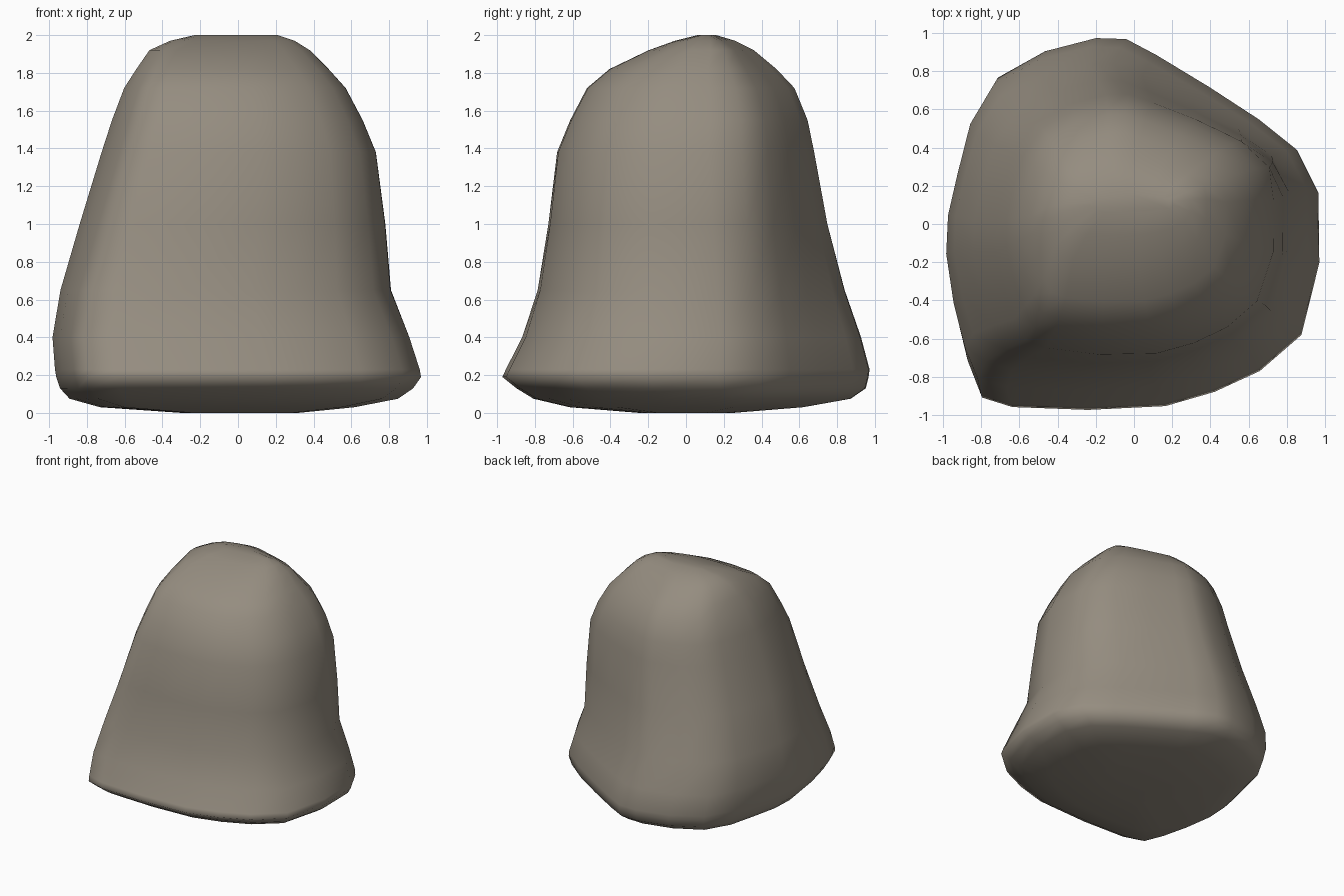
import bpy, bmesh, math
from mathutils import Vector

# Stone colour
stone = bpy.data.materials.new("warm grey stone")
stone.diffuse_color = (0.30, 0.265, 0.215, 1)

# Footprint of the boulder seen from above, counter-clockwise
outline = [(0.97, 0.17), (0.86, 0.39), (0.66, 0.55), (0.40, 0.72), (0.12, 0.89),
           (-0.04, 0.975), (-0.20, 0.98), (-0.47, 0.91), (-0.72, 0.77), (-0.85, 0.54),
           (-0.92, 0.25), (-0.97, 0.02), (-0.98, -0.20), (-0.94, -0.48), (-0.88, -0.73),
           (-0.81, -0.91), (-0.65, -0.96), (-0.25, -0.975), (0.16, -0.955),
           (0.42, -0.88), (0.66, -0.77), (0.88, -0.58), (0.975, -0.20)]

# Height, x range, y range, rounding towards an ellipse, push of the back right ridge
levels = [(0.00, -0.30, 0.32, -0.25, 0.25, 0.2, 0),
          (0.03, -0.73, 0.62, -0.62, 0.62, 0.1, 0),
          (0.075, -0.89, 0.85, -0.81, 0.87, 0.0, 0),
          (0.13, -0.94, 0.93, -0.90, 0.95, 0.0, 0),
          (0.19, -0.96, 0.972, -0.975, 0.965, 0.0, 0),
          (0.23, -0.967, 0.965, -0.957, 0.97, 0.0, 0),
          (0.40, -0.98, 0.91, -0.87, 0.925, 0.0, 0),
          (0.65, -0.94, 0.81, -0.79, 0.84, 0.10, 0.02),
          (1.00, -0.84, 0.78, -0.735, 0.75, 0.20, 0.06),
          (1.38, -0.725, 0.73, -0.69, 0.68, 0.28, 0.10),
          (1.55, -0.67, 0.66, -0.62, 0.645, 0.30, 0.10),
          (1.72, -0.605, 0.57, -0.53, 0.575, 0.28, 0.09),
          (1.82, -0.54, 0.48, -0.41, 0.48, 0.25, 0.09),
          (1.92, -0.47, 0.38, -0.20, 0.36, 0.2, 0.10),
          (1.97, -0.36, 0.30, -0.06, 0.26, 0.2, 0.05),
          (2.00, -0.23, 0.21, 0.06, 0.16, 0.2, 0)]

bm = bmesh.new()
rings = []
for z, x0, x1, y0, y1, rounding, ridge in levels:
    ring = []
    for p in outline:
        v = Vector(p) / 0.978
        angle = math.atan2(v.y, v.x)
        v = v.lerp(v.normalized(), rounding)
        v *= 1 + ridge * max(0, math.cos(angle - math.radians(33))) ** 8
        # the ridge must not swell past the level's own width
        v.x = min(v.x, 1.0)
        ring.append(bm.verts.new(((x0 + x1) / 2 + v.x * (x1 - x0) / 2,
                                  (y0 + y1) / 2 + v.y * (y1 - y0) / 2, z)))
    rings.append(ring)

# Skin between the levels, then close top and bottom
n = len(outline)
for a, b in zip(rings, rings[1:]):
    for i in range(n):
        j = (i + 1) % n
        bm.faces.new((a[i], a[j], b[j], b[i]))
bm.faces.new(rings[-1])
bm.faces.new(rings[0][::-1])
bmesh.ops.recalc_face_normals(bm, faces=bm.faces)
for f in bm.faces:
    f.smooth = True

mesh = bpy.data.meshes.new("boulder")
bm.to_mesh(mesh)
bm.free()
mesh.materials.append(stone)
bpy.context.collection.objects.link(bpy.data.objects.new("boulder", mesh))
